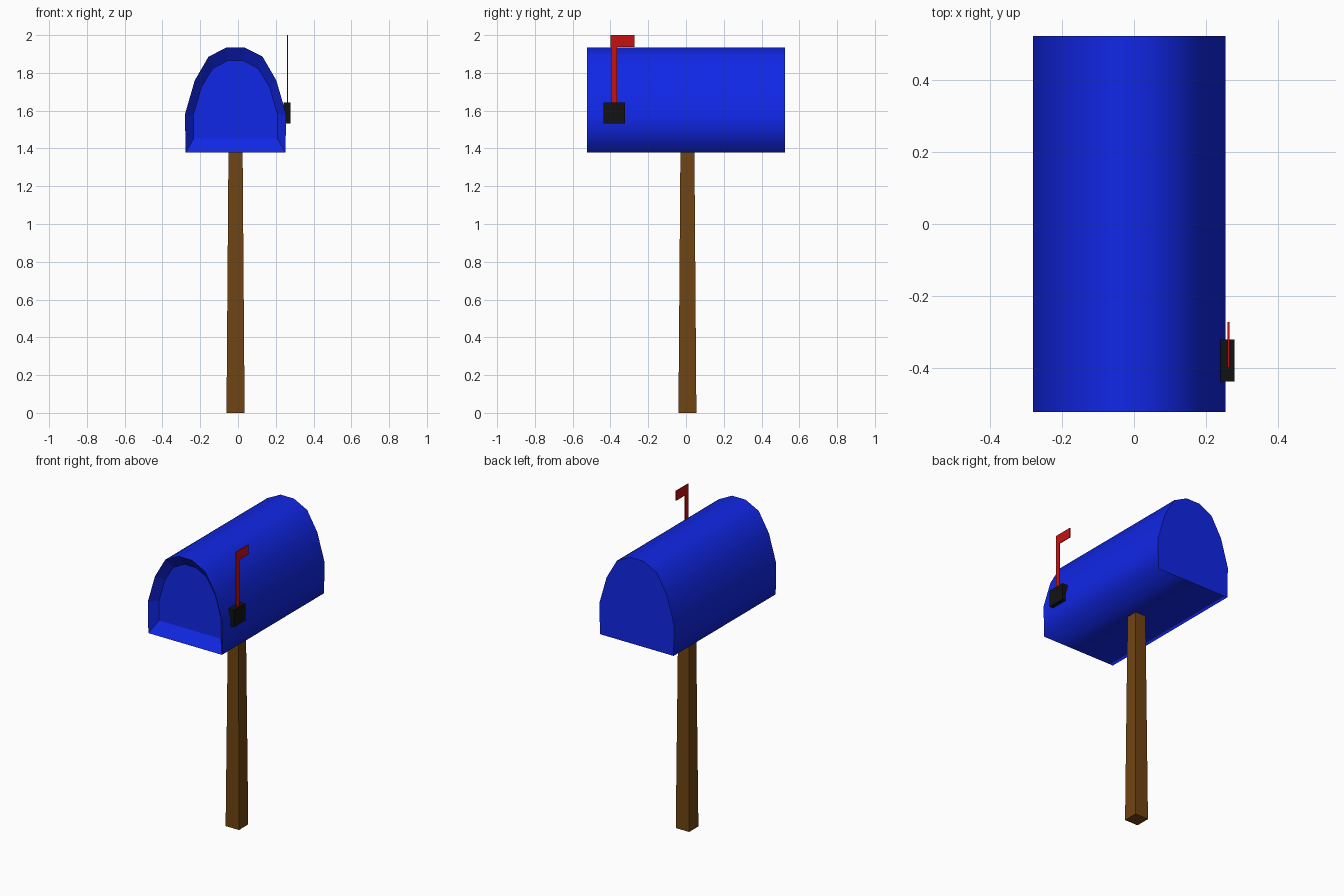
import bpy, bmesh, math

if "Cube" in bpy.data.objects:
    bpy.data.objects.remove(bpy.data.objects["Cube"])

CX = -0.013  # centre line of box and post


def material(name, rgb):
    m = bpy.data.materials.new(name)
    m.diffuse_color = (*rgb, 1)
    m.use_nodes = True
    m.node_tree.nodes["Principled BSDF"].inputs["Base Color"].default_value = m.diffuse_color
    return m


BLUE = material("blue paint", (0.0055, 0.02, 0.79))
BROWN = material("brown wood", (0.16, 0.058, 0.006))
RED = material("red paint", (0.56, 0.006, 0.007))
BLACK = material("black bracket", (0.006, 0.006, 0.006))


def finish(bm, name, mat):
    bmesh.ops.recalc_face_normals(bm, faces=bm.faces)
    me = bpy.data.meshes.new(name)
    bm.to_mesh(me)
    bm.free()
    me.materials.append(mat)
    ob = bpy.data.objects.new(name, me)
    bpy.context.collection.objects.link(ob)
    return ob


def arch(half):
    """Mirror a right-hand half profile (x, z) into a closed arch."""
    return [(x, z) for x, z in half] + [(-x, z) for x, z in reversed(half)]


def box(name, x, y, z, mat, taper=1.0):
    bm = bmesh.new()
    bmesh.ops.create_cube(bm, size=1)
    for v in bm.verts:
        k = taper if v.co.z > 0 else 1
        v.co = [(a + b) / 2 + c * (b - a) * s for (a, b), c, s
                in zip((x, y, z), v.co, (k, k, 1))]
    return finish(bm, name, mat)


# Mailbox: outer arch swept along y, sloped lip into a recessed door
outer = arch([(0.264, 1.378), (0.268, 1.58), (0.216, 1.76), (0.143, 1.886), (0.048, 1.934)])
inner = arch([(0.222, 1.452), (0.222, 1.58), (0.18, 1.727), (0.12, 1.823), (0.042, 1.865)])
bm = bmesh.new()
rings = [[bm.verts.new((CX + x, y, z)) for x, z in prof]
         for prof, y in ((outer, 0.523), (outer, -0.523), (inner, -0.473))]
n = len(outer)
for r, (a, b) in enumerate(zip(rings, rings[1:])):
    for i in range(n):
        j = (i + 1) % n
        f = bm.faces.new((a[i], a[j], b[j], b[i]))
        f.smooth = r == 0  # only the outer shell is smooth
bm.faces.new(rings[0])
bm.faces.new(rings[-1])
for e in bm.edges:
    if e.is_manifold and e.calc_face_angle() > math.radians(45):
        e.smooth = False
    if any(not f.smooth for f in e.link_faces):
        e.smooth = False
finish(bm, "mailbox_body", BLUE)

# Tapered wooden post
box("post", (CX - 0.048, CX + 0.048), (-0.04, 0.055), (0, 1.39), BROWN, taper=0.78)

# Flag bracket
box("flag_bracket", (0.24, 0.279), (-0.438, -0.322), (1.533, 1.642), BLACK)

# Flag: thin L-shaped plate
outline = [(-0.395, 1.6), (-0.365, 1.6), (-0.365, 1.937), (-0.272, 1.937),
           (-0.272, 2.0), (-0.399, 2.0)]
bm = bmesh.new()
face = bm.faces.new([bm.verts.new((0.26, y, z)) for y, z in outline])
ext = bmesh.ops.extrude_face_region(bm, geom=[face], use_keep_orig=True)
for v in ext["geom"]:
    if isinstance(v, bmesh.types.BMVert):
        v.co.x += 0.005
finish(bm, "flag", RED)
